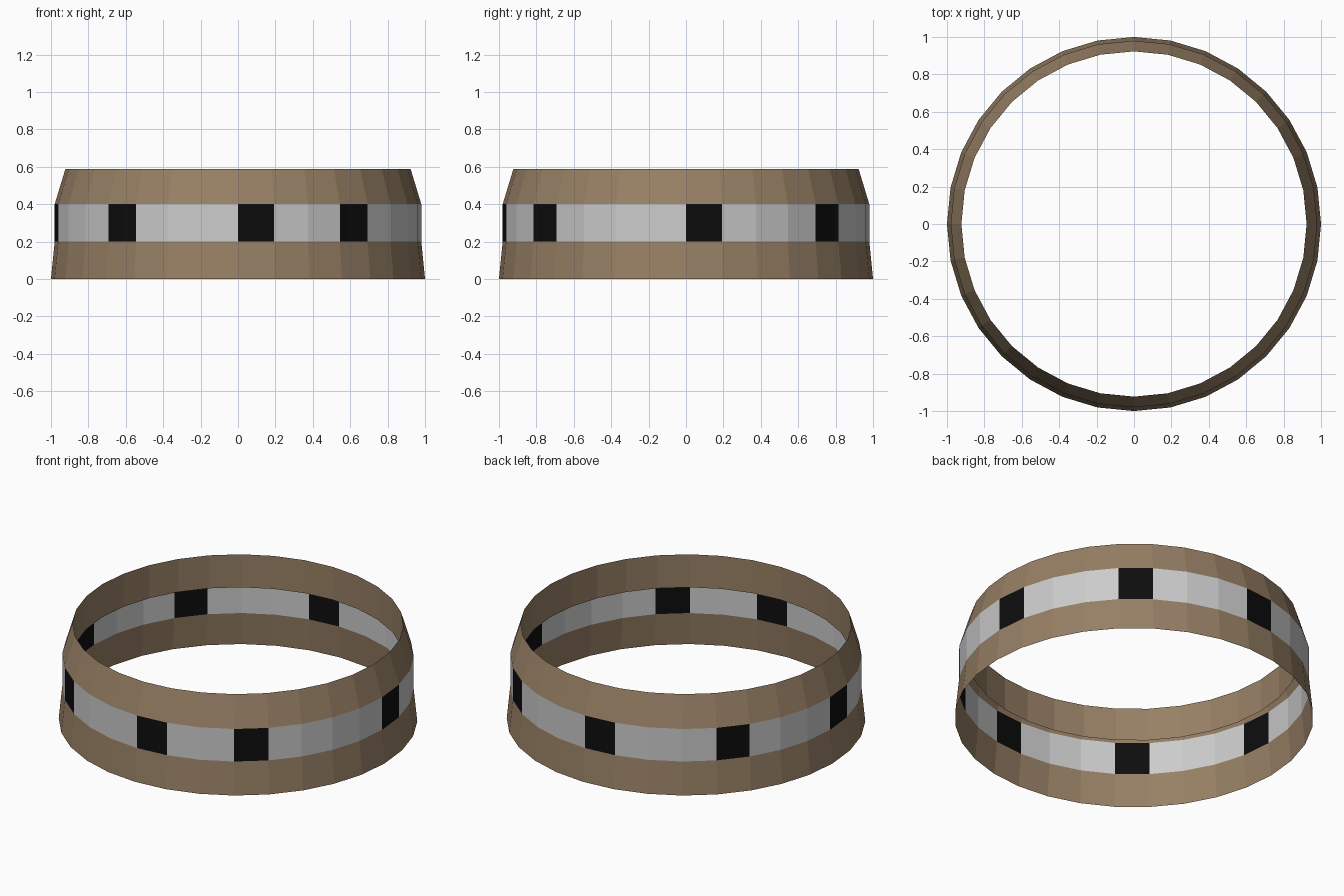
import bpy, bmesh
from math import cos, sin, pi

if "Cube" in bpy.data.objects:
    bpy.data.objects.remove(bpy.data.objects["Cube"])

SIDES = 32
DARK_PANES = {0, 3, 8, 12, 16, 20, 24, 28}   # counted from the front towards the right


def material(name, rgb):
    mat = bpy.data.materials.new(name)
    mat.diffuse_color = (*rgb, 1)
    mat.use_nodes = True
    mat.node_tree.nodes["Principled BSDF"].inputs["Base Color"].default_value = mat.diffuse_color
    return mat


def wall(name, profile, mats, pick=lambda i: 0):
    """Open flat-faced ring made by turning a (radius, height) profile."""
    bm = bmesh.new()
    rings = []
    for r, z in profile:
        angles = [-pi / 2 + 2 * pi * i / SIDES for i in range(SIDES)]
        rings.append([bm.verts.new((r * cos(a), r * sin(a), z)) for a in angles])
    for low, high in zip(rings, rings[1:]):
        for i in range(SIDES):
            j = (i + 1) % SIDES
            face = bm.faces.new((low[i], low[j], high[j], high[i]))
            face.material_index = pick(i)
    mesh = bpy.data.meshes.new(name)
    bm.to_mesh(mesh)
    bm.free()
    obj = bpy.data.objects.new(name, mesh)
    bpy.context.collection.objects.link(obj)
    for m in mats:
        mesh.materials.append(m)
    return obj


brown = material("brown", (0.31, 0.215, 0.13))
grey = material("grey", (0.8, 0.8, 0.8))
black = material("black", (0.004, 0.004, 0.004))

# flared lower skirt
wall("lower_wall", [(1.0, 0.0), (0.98, 0.2)], [brown])
# straight window band with dark panes
wall("window_band", [(0.98, 0.2), (0.98, 0.4)], [grey, black],
     lambda i: int(i in DARK_PANES))
# upper wall leaning inwards, with an upright inner lining
wall("upper_wall", [(0.98, 0.4), (0.923, 0.588), (0.923, 0.385)], [brown])
